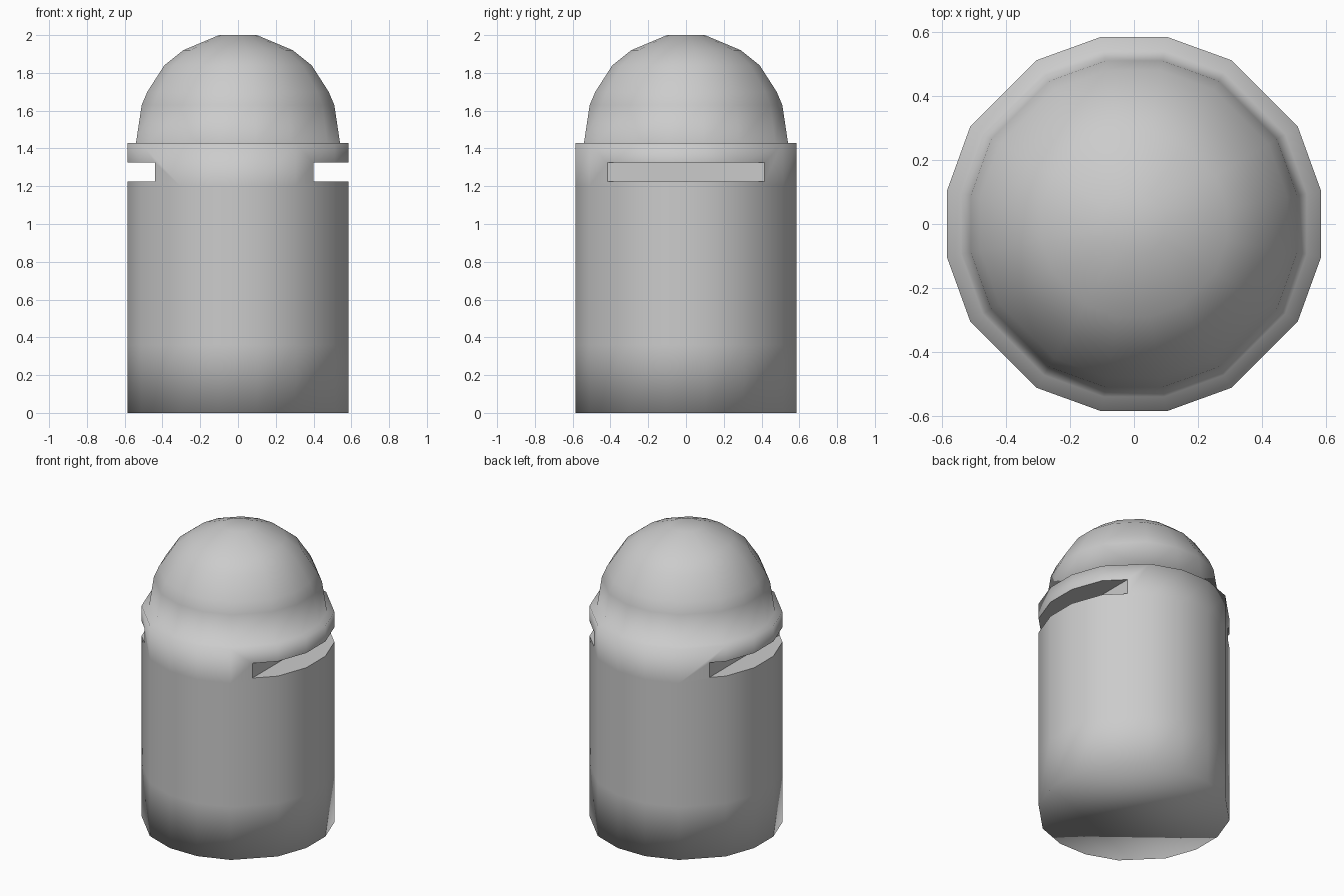
import bpy, bmesh

if "Cube" in bpy.data.objects:
    bpy.data.objects.remove(bpy.data.objects["Cube"])

grey = bpy.data.materials.new("light grey")
grey.diffuse_color = (0.6, 0.6, 0.6, 1)
grey.use_nodes = True
grey.node_tree.nodes["Principled BSDF"].inputs["Base Color"].default_value = grey.diffuse_color

# Sixteen-sided outline: one quadrant turned four times
section, quadrant = [], [(1, 0.175), (0.875, 0.52), (0.52, 0.875), (0.175, 1)]
for _ in range(4):
    section += quadrant
    quadrant = [(-y, x) for x, y in quadrant]

# Profile from the base, over the ledge, to the crown of the dome
R = 0.585
profile = [(R, 0), (R, 0.36), (R, 1.2), (R, 1.43), (0.54, 1.43),
           (0.51, 1.63), (0.48, 1.70), (0.39, 1.84), (0.29, 1.92), (0.1, 2.0)]
bm = bmesh.new()
rings = [[bm.verts.new((x * r, y * r, z)) for x, y in section] for r, z in profile]
for a, b in zip(rings, rings[1:]):
    for i in range(16):
        j = (i + 1) % 16
        bm.faces.new((a[i], a[j], b[j], b[i]))
bm.faces.new(rings[0][::-1])
bm.faces.new(rings[-1])
for f in bm.faces:
    f.smooth = True
mesh = bpy.data.meshes.new("domed_body")
bm.to_mesh(mesh)
bm.free()
mesh.materials.append(grey)
body = bpy.data.objects.new("domed_body", mesh)
bpy.context.collection.objects.link(body)


# Straight slots cut into both sides
def cut_slot(inner, outer):
    bpy.ops.mesh.primitive_cube_add(size=1, location=((inner + outer) / 2, 0, 1.275))
    cutter = bpy.context.object
    cutter.name = "slot_cutter"
    cutter.scale = (abs(outer - inner), 2, 0.1)
    cutter.hide_render = True
    cutter.data.materials.append(grey)
    bpy.context.view_layer.update()
    bpy.context.view_layer.objects.active = body
    mod = body.modifiers.new("slot", 'BOOLEAN')
    mod.operation, mod.solver, mod.object = 'DIFFERENCE', 'EXACT', cutter
    bpy.ops.object.modifier_apply(modifier=mod.name)
    bpy.data.objects.remove(cutter)


cut_slot(-0.44, -0.8)
cut_slot(0.40, 0.8)
